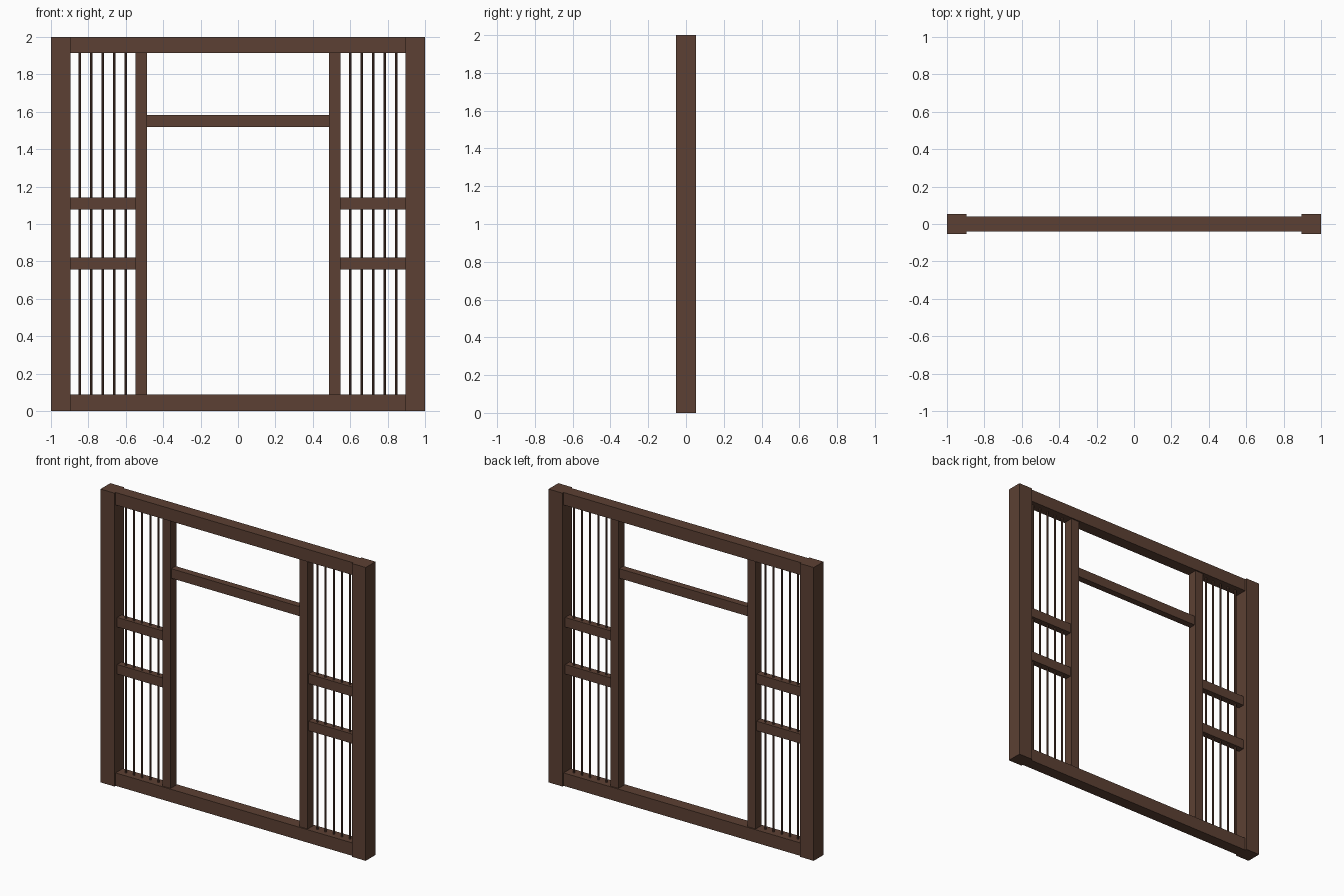
import bpy

if "Cube" in bpy.data.objects:
    bpy.data.objects.remove(bpy.data.objects["Cube"])

wood = bpy.data.materials.new("dark_brown_wood")
wood.diffuse_color = (0.107, 0.0513, 0.0331, 1)
wood.use_nodes = True
wood.node_tree.nodes["Principled BSDF"].inputs["Base Color"].default_value = wood.diffuse_color


def box(name, x0, x1, depth, z0, z1):
    """Beam spanning x0..x1 and z0..z1, centred on y = 0."""
    bpy.ops.mesh.primitive_cube_add(size=1, location=((x0 + x1) / 2, 0, (z0 + z1) / 2))
    ob = bpy.context.object
    ob.name = name
    ob.scale = (x1 - x0, depth, z1 - z0)
    bpy.ops.object.transform_apply(location=False, rotation=False, scale=True)
    ob.data.materials.append(wood)


def bar(name, x, z0, z1):
    bpy.ops.mesh.primitive_cylinder_add(vertices=8, radius=0.0065, depth=z1 - z0,
                                        location=(x, 0, (z0 + z1) / 2))
    ob = bpy.context.object
    ob.name = name
    ob.data.materials.append(wood)
    bpy.ops.object.shade_smooth_by_angle()


POST, IN0, IN1 = 0.895, 0.487, 0.548   # outer post inner face, door post faces
LOW, HIGH = 0.088, 1.915               # clear height between the main rails

# Main horizontal rails
box("bottom_rail", -POST, POST, 0.08, 0, LOW)
box("top_rail", -POST, POST, 0.08, HIGH, 2)

# Door header between the inner posts
box("door_header", -IN0, IN0, 0.046, 1.518, 1.583)

for s, side in ((-1, "left"), (1, "right")):
    def span(a, b):
        return sorted((s * a, s * b))

    # Posts
    box(side + "_outer_post", *span(POST, 1), 0.105, 0, 2)
    box(side + "_door_post", *span(IN0, IN1), 0.063, LOW, HIGH)

    # Side panel cross rails
    for label, z in (("lower", 0.788), ("upper", 1.109)):
        box(f"{side}_{label}_cross_rail", *span(IN1, POST), 0.046, z - 0.0325, z + 0.0325)

    # Thin vertical bars
    for i in range(5):
        bar(f"{side}_bar_{i + 1}", s * (0.6 + 0.0613 * i), LOW, HIGH)
